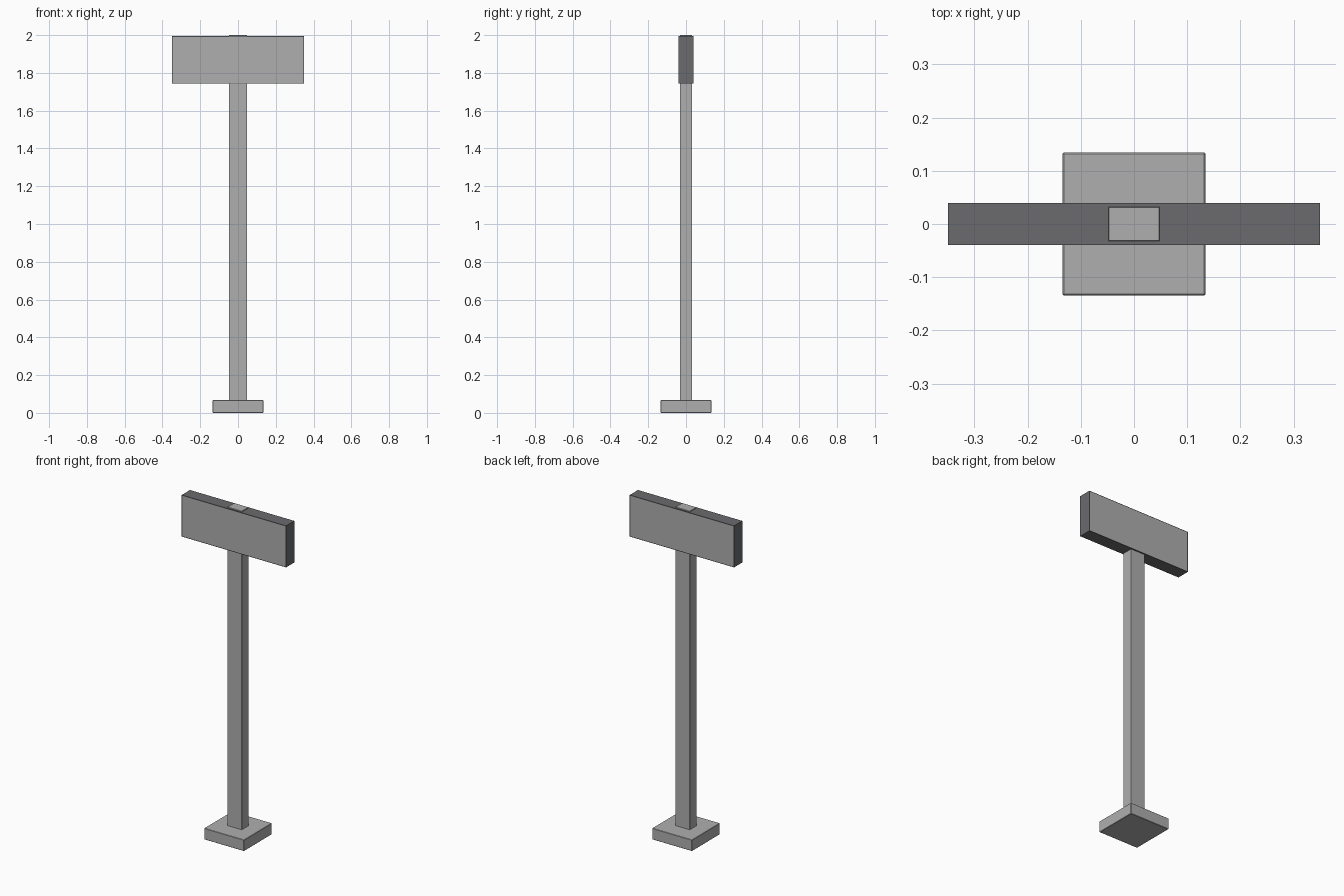
import bpy
import bmesh

cube = bpy.data.objects.get("Cube")
if cube:
    bpy.data.objects.remove(cube, do_unlink=True)


def make_material(name, colour):
    mat = bpy.data.materials.new(name)
    mat.use_nodes = True
    mat.diffuse_color = colour
    mat.node_tree.nodes["Principled BSDF"].inputs["Base Color"].default_value = colour
    return mat


light_grey = make_material("light_grey", (0.43, 0.43, 0.43, 1))
dark_grey = make_material("dark_grey", (0.145, 0.147, 0.157, 1))


def make_box(name, size, bottom, top, materials, bevel=0.0, face_border=0.0):
    """Box centred on the z axis; face_border insets its front and back faces."""
    bm = bmesh.new()
    bmesh.ops.create_cube(bm, size=1)
    height = top - bottom
    bmesh.ops.scale(bm, vec=(size[0], size[1], height), verts=bm.verts)
    bmesh.ops.translate(bm, vec=(0, 0, bottom + height / 2), verts=bm.verts)
    bm.normal_update()
    if bevel:
        bmesh.ops.bevel(bm, geom=bm.edges[:], offset=bevel, segments=1, affect='EDGES')
    if face_border:
        panels = [f for f in bm.faces if abs(f.normal.y) > 0.9]
        bmesh.ops.inset_individual(bm, faces=panels, thickness=face_border)
        for face in panels:
            face.material_index = 1
    mesh = bpy.data.meshes.new(name)
    bm.to_mesh(mesh)
    bm.free()
    for mat in materials:
        mesh.materials.append(mat)
    obj = bpy.data.objects.new(name, mesh)
    bpy.context.collection.objects.link(obj)
    return obj


# Square foot on the ground
make_box("base", (0.268, 0.268), 0, 0.068, [light_grey], bevel=0.002)

# Rectangular post, its end just showing above the sign
make_box("post", (0.096, 0.064), 0.06, 2.0, [light_grey], bevel=0.001)

# Sign box: dark casing with light panels front and back
make_box("sign_box", (0.70, 0.079), 1.743, 1.995, [dark_grey, light_grey],
         face_border=0.006)
